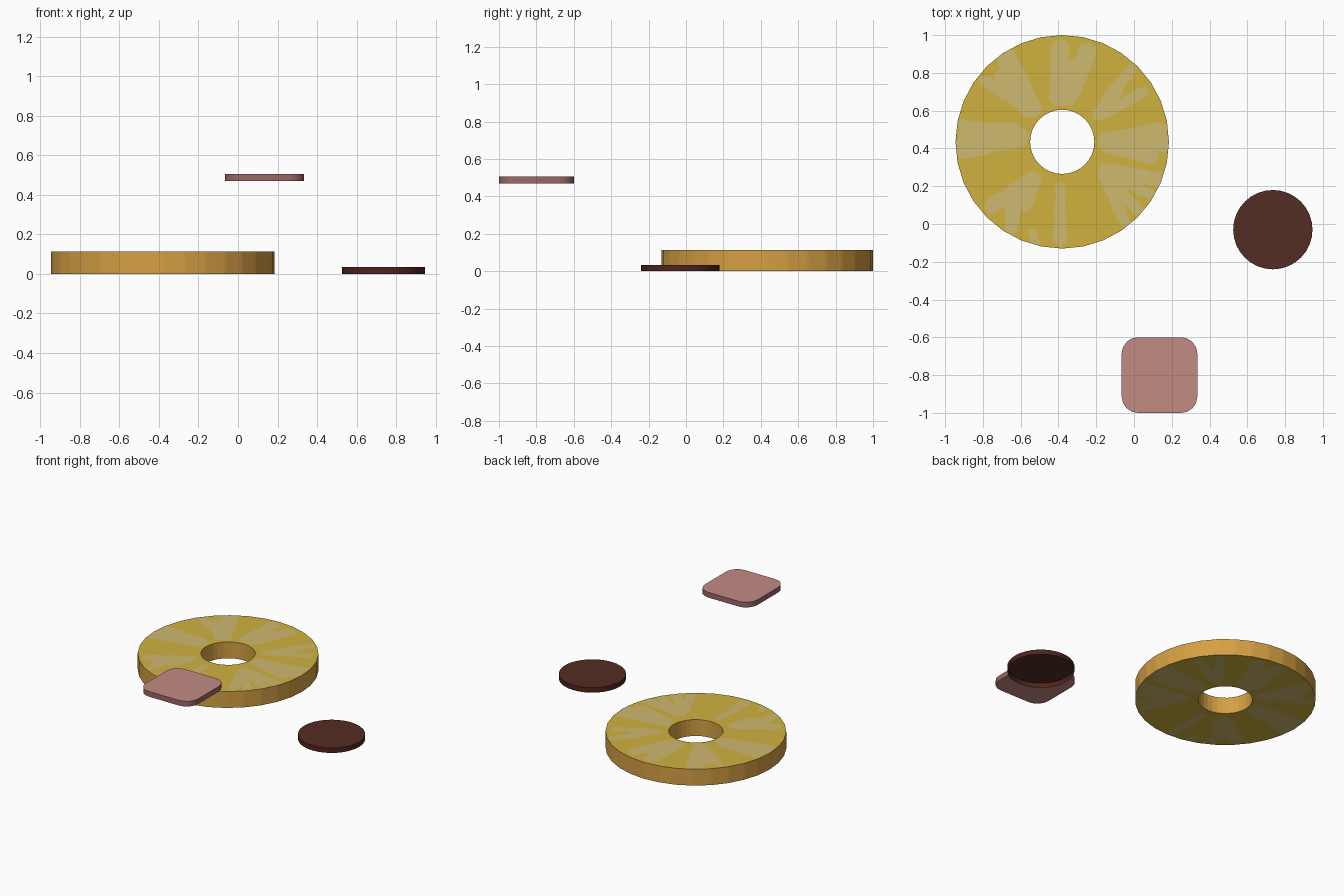
import bpy, bmesh, math
from mathutils import Vector

if "Cube" in bpy.data.objects:
    bpy.data.objects.remove(bpy.data.objects["Cube"])


def srgb(r, g, b):
    def lin(c):
        c /= 255
        return c / 12.92 if c < 0.04045 else ((c + 0.055) / 1.055) ** 2.4
    return (lin(r), lin(g), lin(b), 1)


def mat(name, *rgb):
    m = bpy.data.materials.new(name)
    m.diffuse_color = srgb(*rgb)
    m.use_nodes = True
    m.node_tree.nodes["Principled BSDF"].inputs["Base Color"].default_value = m.diffuse_color
    return m


yellow = mat("pineapple yellow", 208, 178, 62)
pale = mat("pineapple pale", 206, 186, 112)
rind = mat("pineapple edge", 214, 160, 68)
brown = mat("sausage brown", 84, 45, 35)
dark = mat("sausage edge", 80, 36, 27)
pink = mat("ham pink", 194, 139, 132)
rose = mat("ham edge", 156, 104, 102)


def finish(bm, name, mats, loc):
    bmesh.ops.recalc_face_normals(bm, faces=bm.faces)
    me = bpy.data.meshes.new(name)
    bm.to_mesh(me)
    bm.free()
    ob = bpy.data.objects.new(name, me)
    bpy.context.collection.objects.link(ob)
    for m in mats:
        me.materials.append(m)
    ob.location = loc
    bpy.context.view_layer.objects.active = ob
    ob.select_set(True)
    bpy.ops.object.shade_smooth_by_angle(angle=math.radians(40))
    ob.select_set(False)
    return ob


def slab(name, outline, height, mats, loc, bottom=True):
    """Extruded outline: face material first, edge material second."""
    bm = bmesh.new()
    lo = [bm.verts.new((x, y, 0)) for x, y in outline]
    hi = [bm.verts.new((x, y, height)) for x, y in outline]
    bm.faces.new(hi)
    if bottom:
        bm.faces.new(lo[::-1])
    n = len(lo)
    for i in range(n):
        j = (i + 1) % n
        bm.faces.new((lo[i], lo[j], hi[j], hi[i])).material_index = 1
    return finish(bm, name, mats, loc)


# Pale fibres of the pineapple: tapered strokes x0, y0, width0, x1, y1, width1
# (ring-centred, in hundredths of a unit)
FIBRES = [
    (-2, 24, 5, -1, 49, 5), (5, 25, 4, 13, 47, 5), (3, 24, 5, 5, 38, 6),      # top
    (19, 15, 2.5, 36, 38, 3), (21, 15, 3, 43, 26, 3), (19, 14, 3, 28, 27, 4),  # upper right
    (22, 2, 3, 53, 7, 3), (22, 0, 3, 54, -1, 4.5), (24, -2, 4, 47, -8, 4),     # right
    (22, -14, 3, 51, -20, 4), (23, -16, 3, 47, -28, 3),                        # lower right
    (22, -18, 3, 41, -37, 3), (23, -20, 3, 33, -42, 3), 
    (-1, -24, 2.5, -1, -51, 4),                                               # bottom
    (-14, -20, 3, -20, -33, 4), (-16, -20, 4, -37, -34, 4),
    (-26, -32, 5, -27, -46, 3), (-16, -48, 2, -14, -53, 2),                     # lower left
    (-22, 3, 4, -53, 9, 3), (-23, 2, 5, -53, -4, 5), (-26, 4, 6, -47, 2, 8),   # left
    (-16, 18, 5, -30, 46, 5), (-18, 19, 4, -41, 32, 3), (-18, 18, 5, -30, 34, 6),  # upper left
]


def is_fibre(p):
    p = p * 100
    for x0, y0, w0, x1, y1, w1 in FIBRES:
        a, d = Vector((x0, y0)), Vector((x1 - x0, y1 - y0))
        t = max(0, min(1, (p - a).dot(d) / d.length_squared))
        if (p - a - d * t).length < w0 + (w1 - w0) * t:
            return True
    return False


# Pineapple ring: fine polar grid lying on a 32-sided outline
SIDES, SUB, ROWS = 32, 8, 36
R0, R1, H = 0.17, 0.565, 0.113


def rim(i):
    k, f = divmod(i, SUB)
    a, b = (Vector((math.cos(t), math.sin(t)))
            for t in (2 * math.pi * k / SIDES, 2 * math.pi * (k + 1) / SIDES))
    return a.lerp(b, f / SUB)


bm = bmesh.new()
N = SIDES * SUB
dirs = [rim(i) for i in range(N)]
radii = [R0 + (R1 - R0) * j / ROWS for j in range(ROWS + 1)]
layers = [[[bm.verts.new((*(d * r), z)) for d in dirs] for r in radii] for z in (0, H)]
for i in range(N):
    k = (i + 1) % N
    for g in layers:
        for j in range(ROWS):
            f = bm.faces.new((g[j][i], g[j + 1][i], g[j + 1][k], g[j][k]))
            f.material_index = int(is_fibre(f.calc_center_median().to_2d()))
    for j in (0, ROWS):
        lo, hi = layers[0][j], layers[1][j]
        bm.faces.new((lo[i], lo[k], hi[k], hi[i])).material_index = 2
finish(bm, "pineapple_ring", [yellow, pale, rind], (-0.38, 0.435, 0))

# Sausage slice: round cap with an open underside
circle = [(0.21 * math.cos(2 * math.pi * i / 32), 0.21 * math.sin(2 * math.pi * i / 32))
          for i in range(32)]
slab("sausage_slice", circle, 0.034, [brown, dark], (0.735, -0.03, 0), bottom=False)

# Ham slice: floating square with rounded corners
R, HALF, STEPS = 0.085, 0.2, 4
square = []
for c in range(4):
    mid = math.pi / 4 + c * math.pi / 2
    cx = math.copysign(HALF - R, math.cos(mid))
    cy = math.copysign(HALF - R, math.sin(mid))
    for s in range(STEPS + 1):
        t = (c + s / STEPS) * math.pi / 2
        square.append((cx + R * math.cos(t), cy + R * math.sin(t)))
slab("ham_slice", square, 0.036, [pink, rose], (0.135, -0.8, 0.47))
